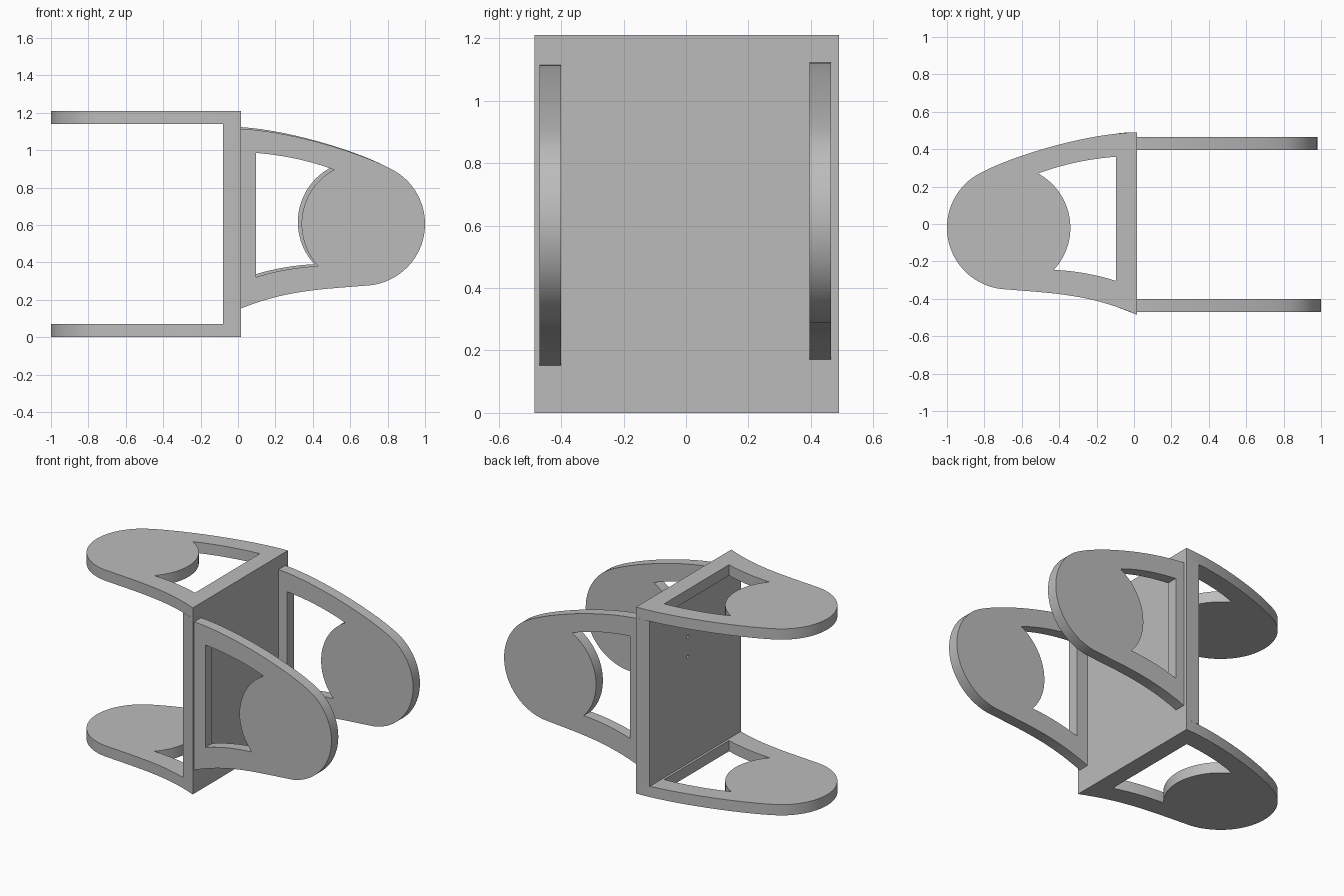
import bpy, bmesh
from math import cos, sin, radians
from mathutils import Matrix, Vector
from mathutils.geometry import interpolate_bezier

cube = bpy.data.objects.get("Cube")
if cube:
    bpy.data.objects.remove(cube, do_unlink=True)

grey = bpy.data.materials.new("plain grey")
grey.use_nodes = True
colour = (0.5, 0.5, 0.5, 1)
grey.diffuse_color = colour
grey.node_tree.nodes["Principled BSDF"].inputs["Base Color"].default_value = colour

THICK = 0.07
HEIGHT = 1.21
ROOT, INNER = 0.015, -0.08          # outer and inner face of the web plate
CENTRE, RADIUS = Vector((-0.67, -0.02)), 0.33


def arc(start, end, steps):
    """Points on the round lobe, angles in degrees."""
    angles = [radians(start + (end - start) * i / steps) for i in range(steps + 1)]
    return [CENTRE + RADIUS * Vector((cos(a), sin(a))) for a in angles]


def bezier(*points):
    return [p.to_2d() for p in interpolate_bezier(*[Vector(p).to_3d() for p in points], 20)]


def outline():
    lobe = arc(130, 262, 32)
    upper = bezier((ROOT, 0.49), (-0.3, 0.485), (-0.785, 0.32), lobe[0])
    lower = bezier(lobe[-1], (-0.45, -0.37), (-0.25, -0.37), (ROOT, -0.485))
    return upper + lobe[1:-1] + lower


def window():
    lobe = arc(61.5, -43, 28)
    upper = bezier((-0.095, 0.36), (-0.24, 0.348), (-0.38, 0.32), lobe[0])
    lower = bezier(lobe[-1], (-0.32, -0.25), (-0.2, -0.27), (-0.095, -0.305))
    return upper + lobe[1:-1] + lower


def slab(name, loops, depth, matrix):
    """Fill nested outlines, extrude them and place the result."""
    bm = bmesh.new()
    edges = []
    for loop in loops:
        verts = [bm.verts.new((p[0], p[1], 0)) for p in loop]
        edges += [bm.edges.new((a, b)) for a, b in zip(verts, verts[1:] + verts[:1])]
    bmesh.ops.triangle_fill(bm, edges=edges, use_beauty=True)
    grown = bmesh.ops.extrude_face_region(bm, geom=bm.faces[:])["geom"]
    bmesh.ops.translate(bm, vec=(0, 0, depth),
                        verts=[g for g in grown if isinstance(g, bmesh.types.BMVert)])
    bmesh.ops.transform(bm, matrix=matrix, verts=bm.verts)
    bmesh.ops.recalc_face_normals(bm, faces=bm.faces)
    mesh = bpy.data.meshes.new(name)
    bm.to_mesh(mesh)
    bm.free()
    mesh.materials.append(grey)
    obj = bpy.data.objects.new(name, mesh)
    bpy.context.collection.objects.link(obj)
    bpy.ops.object.select_all(action='DESELECT')
    obj.select_set(True)
    bpy.context.view_layer.objects.active = obj
    bpy.ops.object.shade_smooth_by_angle(angle=radians(30))
    return obj


arm = [outline(), window()]

# Horizontal arms
for name, z in (("lower_arm", 0), ("upper_arm", HEIGHT - THICK)):
    slab(name, arm, THICK, Matrix.Translation((0, 0, z)))

# Upright arms: the same shape turned on edge and pointing the other way
for name, offset in (("front_arm", (0, -0.47, 0.625)), ("back_arm", (-0.02, 0.395, 0.635))):
    turn = Matrix(((-1, 0, 0), (0, 0, 1), (0, 1, 0))).to_4x4()
    slab(name, arm, THICK, Matrix.Translation(offset) @ turn)

# Web plate between the horizontal arms, its edges following the arm outline
section = [(ROOT, 0.49), (INNER, 0.487), (INNER, -0.448), (ROOT, -0.485)]
plate = slab("web_plate", [section], HEIGHT - 2 * THICK, Matrix.Translation((0, 0, THICK)))

# Two small blind holes in the inner face
for z in (0.76, 0.89):
    bpy.ops.mesh.primitive_cylinder_add(vertices=16, radius=0.011, depth=0.08,
                                        location=(INNER, 0.095, z), rotation=(0, radians(90), 0))
    cutter = bpy.context.object
    cutter.name = "hole_cutter"
    cutter.data.materials.append(grey)
    cutter.hide_render = True
    cutter.hide_set(True)
    cut = plate.modifiers.new("hole", 'BOOLEAN')
    cut.operation = 'DIFFERENCE'
    cut.object = cutter
